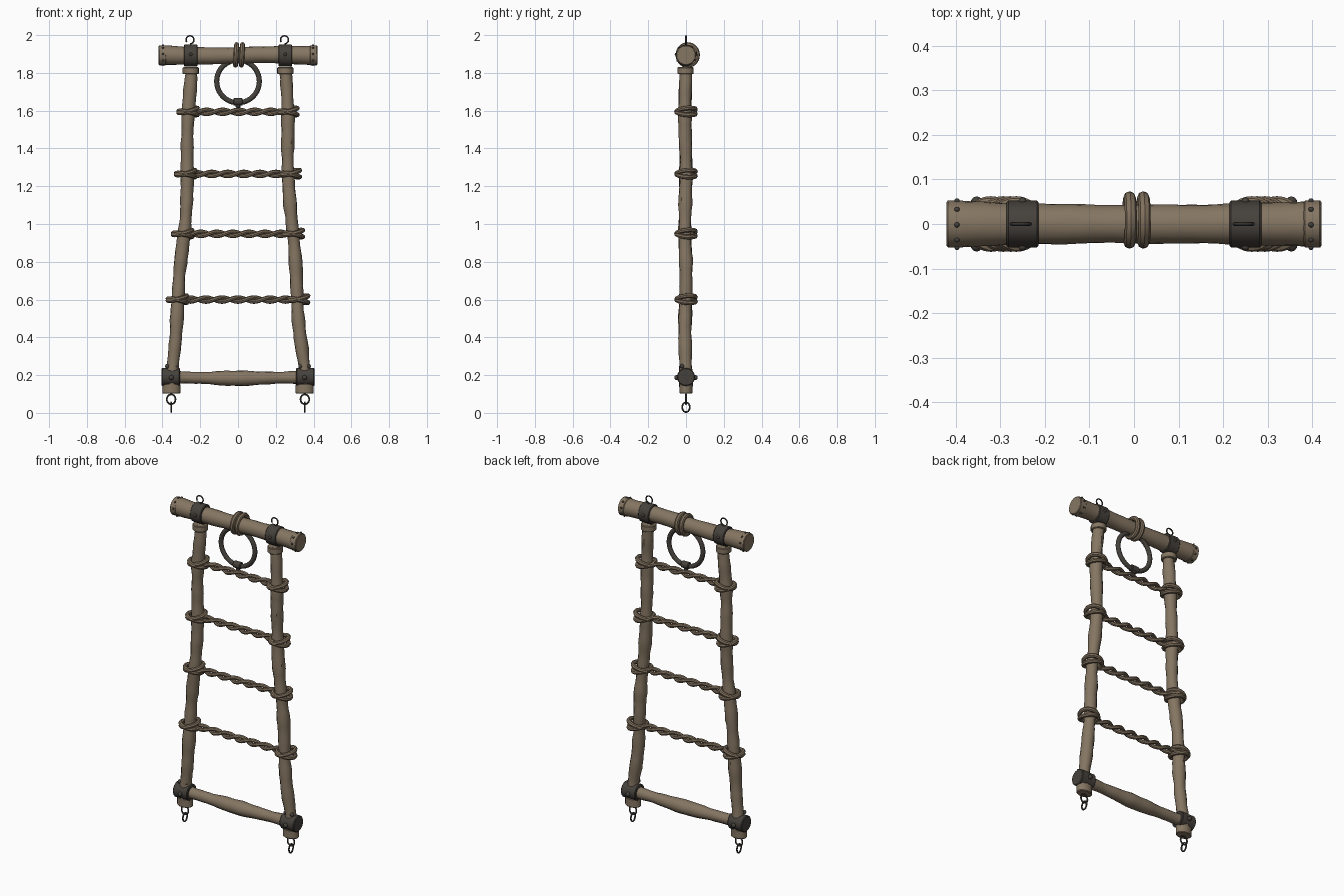
import bpy, bmesh, math, random
from mathutils import Vector, Matrix

random.seed(4)
if "Cube" in bpy.data.objects:
    bpy.data.objects.remove(bpy.data.objects["Cube"])


def material(name, rgb):
    m = bpy.data.materials.new(name)
    m.use_nodes = True
    m.diffuse_color = (*rgb, 1)
    bsdf = m.node_tree.nodes["Principled BSDF"]
    bsdf.inputs["Base Color"].default_value = (*rgb, 1)
    bsdf.inputs["Roughness"].default_value = 0.8
    return m


WOOD = material("weathered wood", (0.235, 0.18, 0.122))
ROPE = material("rope brown", (0.22, 0.165, 0.11))
IRON = material("dark iron", (0.06, 0.053, 0.045))


def finish(name, bm, mat, angle=40):
    bmesh.ops.recalc_face_normals(bm, faces=bm.faces)
    mesh = bpy.data.meshes.new(name)
    bm.to_mesh(mesh)
    bm.free()
    mesh.materials.append(mat)
    ob = bpy.data.objects.new(name, mesh)
    bpy.context.collection.objects.link(ob)
    bpy.ops.object.select_all(action='DESELECT')
    ob.select_set(True)
    bpy.context.view_layer.objects.active = ob
    bpy.ops.object.shade_smooth_by_angle(angle=math.radians(angle))
    return ob


def sweep(name, path, radii, mat, sides=12, closed=False, rough=0.0, up=(0, 1, 0)):
    """Skin rings of vertices along a path, with a radius per point."""
    bm = bmesh.new()
    path = [Vector(p) for p in path]
    n = len(path)
    rings = []
    for i, p in enumerate(path):
        if closed:
            t = path[(i + 1) % n] - path[i - 1]
        else:
            t = path[min(i + 1, n - 1)] - path[max(i - 1, 0)]
        a = t.normalized().cross(Vector(up)).normalized()
        b = t.normalized().cross(a)
        r = radii[i] if isinstance(radii, list) else radii
        ring = []
        for k in range(sides):
            w = math.tau * k / sides
            s = r * (1 + random.uniform(-rough, rough))
            ring.append(bm.verts.new(p + a * math.cos(w) * s + b * math.sin(w) * s))
        rings.append(ring)
    for i in range(n if closed else n - 1):
        r0, r1 = rings[i], rings[(i + 1) % n]
        for k in range(sides):
            j = (k + 1) % sides
            bm.faces.new((r0[k], r0[j], r1[j], r1[k]))
    if not closed:
        bm.faces.new(rings[0])
        bm.faces.new(rings[-1])
    return finish(name, bm, mat)


def loop(name, center, u, v, minor, mat, start=0, span=360, segs=28, sides=8):
    """Ring spanned by the half-axes u and v; open when span is below 360."""
    u, v = Vector(u), Vector(v)
    full = span == 360
    steps = segs if full else segs + 1
    pts = []
    for i in range(steps):
        w = math.radians(start + span * i / segs)
        pts.append(Vector(center) + u * math.cos(w) + v * math.sin(w))
    return sweep(name, pts, minor, mat, sides, full, up=u.cross(v))


def stud(name, center, r, mat=IRON):
    bm = bmesh.new()
    bmesh.ops.create_uvsphere(bm, u_segments=10, v_segments=6, radius=r,
                              matrix=Matrix.Translation(center))
    return finish(name, bm, mat)


def drum(name, center, axis, r, depth, mat, squash=(1, 1, 1), sides=16):
    """Bevelled cylinder along an axis."""
    bm = bmesh.new()
    rot = Vector(axis).to_track_quat('Z', 'Y').to_matrix().to_4x4()
    bmesh.ops.create_cone(bm, cap_ends=True, segments=sides, radius1=r, radius2=r,
                          depth=depth, matrix=rot)
    rims = [e for e in bm.edges if any(len(f.verts) > 4 for f in e.link_faces)]
    bmesh.ops.bevel(bm, geom=rims, offset=0.004, segments=1, affect='EDGES')
    bmesh.ops.scale(bm, vec=squash, verts=bm.verts)
    bmesh.ops.translate(bm, vec=center, verts=bm.verts)
    return finish(name, bm, mat, 35)


def rail_x(z):
    """Rail centre line, splaying toward the foot."""
    pts = [(0.1, 0.354), (0.25, 0.35), (0.6, 0.315), (1.0, 0.283), (1.4, 0.265), (1.83, 0.25)]
    for (z0, x0), (z1, x1) in zip(pts, pts[1:]):
        if z <= z1:
            return x0 + (x1 - x0) * (z - z0) / (z1 - z0)
    return pts[-1][1]


# Top beam, waisted, with studded end bands
BEAM = 1.893
xs = [-0.418 + 0.836 * i / 32 for i in range(33)]
sweep("top_beam", [(x, 0, BEAM + 0.003 * math.sin(9 * x)) for x in xs],
      [0.043 + 0.009 * min(1, abs(x) / 0.4) ** 2 + 0.001 * math.sin(31 * x) for x in xs],
      WOOD, 20, rough=0.015)

# Bottom bar with gentle swellings
xs = [-0.35 + 0.7 * i / 28 for i in range(29)]
sweep("bottom_bar", [(x, 0, 0.187 - 0.004 * math.cos(6 * x)) for x in xs],
      [0.036 + 0.005 * math.cos(14 * x) + 0.001 * math.sin(50 * x) for x in xs],
      WOOD, 14, rough=0.03)

for side, s in (("right", -1), ("left", 1)):
    # Beam end band and its studs
    drum(f"{side}_beam_end_band", (s * 0.4, 0, BEAM), (1, 0, 0), 0.053, 0.04, WOOD, sides=20)
    for k in range(9):
        w = math.tau * (k + 0.3) / 9
        stud(f"{side}_band_stud_{k}", (s * 0.397, 0.053 * math.cos(w), BEAM + 0.053 * math.sin(w)), 0.006)

    # Knotty side rail
    zs = [0.12 + 1.71 * i / 56 for i in range(57)]
    sweep(f"{side}_rail",
          [(s * rail_x(z) + 0.006 * math.sin(8 * z + s), 0.003 * math.sin(11 * z) - 0.003, z) for z in zs],
          [0.034 + 0.002 * math.sin(17 * z + s) + 0.0015 * math.sin(41 * z) for z in zs],
          WOOD, 12, rough=0.05)
    drum(f"{side}_rail_collar", (s * 0.25, -0.002, 1.812), (0, 0, 1), 0.043, 0.036, WOOD)
    drum(f"{side}_rail_foot", (s * 0.353, 0, 0.128), (0, 0, 1), 0.048, 0.052, WOOD, (1, 0.72, 1))

    # Iron sleeves on the beam and the bottom bar
    drum(f"{side}_beam_sleeve", (s * 0.25, 0, BEAM), (1, 0, 0), 0.058, 0.072, IRON, (1, 0.9, 1))
    drum(f"{side}_foot_sleeve", (s * 0.356, 0, 0.19), (1, 0, 0), 0.048, 0.096, IRON)
    for y in (-0.049, 0.049):
        stud(f"{side}_foot_bolt", (s * 0.353, y, 0.187), 0.013)
        stud(f"{side}_sleeve_bolt", (s * 0.25, y * 1.04, BEAM + 0.005), 0.009)
    for dx in (-0.022, 0.022):
        stud(f"{side}_foot_rivet", (s * 0.353 + dx, -0.02, 0.247), 0.012)

    # Open hook above, two chain links below
    loop(f"{side}_top_hook", (s * 0.25 - 0.004, 0, 1.975), (0.021, 0, 0), (0, 0, 0.021),
         0.004, IRON, start=-75, span=290)
    sweep(f"{side}_hook_stem", [(s * 0.25, 0, 1.94), (s * 0.25, 0, 1.957)], 0.004, IRON, 8)
    loop(f"{side}_upper_link", (s * 0.354, 0, 0.072), (0.023, 0, 0), (0, 0, 0.026), 0.0045, IRON)
    loop(f"{side}_lower_link", (s * 0.354, 0, 0.03), (0, 0.02, 0), (0, 0, 0.0255), 0.0045, IRON)

# Twisted rope rungs, strands spreading around each rail
for i, z in enumerate((0.6, 0.948, 1.265, 1.594)):
    reach = rail_x(z)
    for k in range(2):
        pts = []
        for j in range(81):
            x = reach * (2 * j / 80 - 1)
            w = math.tau * (x / 0.17 + 0.5 * k) + i
            spread = max(0, (abs(x) / reach - 0.8) / 0.2)
            y = 0.015 * math.sin(w) * (1 - spread) + (2 * k - 1) * 0.046 * spread
            pts.append((x, y, z + 0.011 * math.cos(w) * (1 - 0.6 * spread)))
        sweep(f"rung_{i + 1}_strand_{k + 1}", pts, 0.0115, ROPE, 8, up=(0, 0, 1))
    for side, s in (("right", -1), ("left", 1)):
        for k, tilt in enumerate((-0.01, 0.012)):
            loop(f"rung_{i + 1}_{side}_wrap_{k + 1}", (s * (reach + 0.006), 0, z + tilt * 0.6),
                 (0.05, 0, tilt), (0, 0.05, tilt * 0.5), 0.0125, ROPE)

# Hanging iron ring, its clamp and the rope lashings on the beam
loop("hanging_ring", (0, 0, 1.755), (0.113, 0, 0), (0, 0, 0.113), 0.0135, IRON, segs=40, sides=12)
drum("ring_clamp", (0, 0, 1.647), (1, 0, 0), 0.02, 0.05, IRON)
drum("ring_clamp_pin", (0, 0, 1.63), (0, 0, 1), 0.012, 0.03, IRON)
for k, x in enumerate((-0.01, 0.021)):
    loop(f"beam_lashing_{k + 1}", (x, 0.009, BEAM + 0.002), (0, 0.051, 0), (0.003, 0, 0.054), 0.0135, ROPE)
